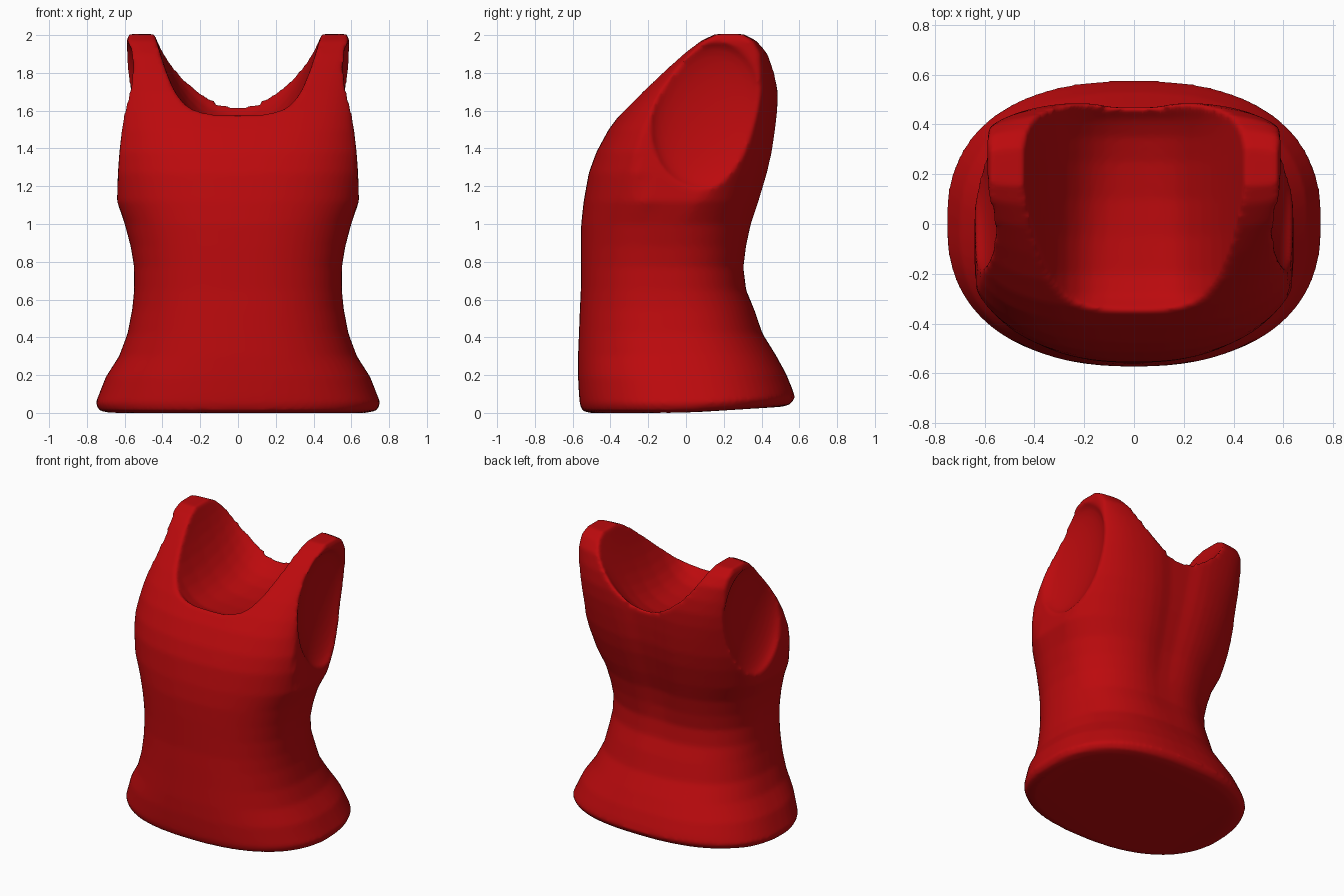
import bpy, bmesh, math

if "Cube" in bpy.data.objects:
    bpy.data.objects.remove(bpy.data.objects["Cube"])

red = bpy.data.materials.new("deep red fabric")
red.diffuse_color = (0.5, 0.003, 0.004, 1)
red.use_nodes = True
red.node_tree.nodes["Principled BSDF"].inputs["Base Color"].default_value = red.diffuse_color


def loft(name, rings):
    """Skin a list of equal-length closed rings and cap both ends."""
    bm = bmesh.new()
    rows = [[bm.verts.new(p) for p in ring] for ring in rings]
    n = len(rows[0])
    for a, b in zip(rows, rows[1:]):
        for i in range(n):
            j = (i + 1) % n
            bm.faces.new((a[i], a[j], b[j], b[i]))
    bm.faces.new(rows[0][::-1])
    bm.faces.new(rows[-1])
    bmesh.ops.recalc_face_normals(bm, faces=bm.faces)
    me = bpy.data.meshes.new(name)
    bm.to_mesh(me)
    bm.free()
    ob = bpy.data.objects.new(name, me)
    bpy.context.collection.objects.link(ob)
    me.materials.append(red)
    return ob


def body_ring(z, front, back, width, power, groove, segs=72):
    """Rounded-box cross-section, flat at the armholes, with a spine groove."""
    mid, half = (front + back) / 2, (back - front) / 2
    extra = 0.06 * min(1, max(0, (z - 1.05) / 0.3))
    ring = []
    for i in range(segs):
        t = 2 * math.pi * (i + 0.5) / segs
        c, s = math.cos(t), math.sin(t)
        x = (width + extra) * math.copysign(abs(c) ** (2 / power), c)
        y = mid + half * math.copysign(abs(s) ** (2 / power), s)
        if abs(x) > width:
            x = math.copysign(width + 0.02 * (abs(x) - width), x)
        if s > 0:
            y -= groove * math.exp(-(x / 0.13) ** 2)
        lift = 0.035 * max(0, y) / 0.55 * max(0, 1 - z / 0.4)  # hem rises at the back
        ring.append((x, y, z + lift))
    return ring


# Garment body: height, front y, back y, half width, squareness, groove
rows = [
    (0.0, -0.51, 0.51, 0.68, 2.4, 0), (0.012, -0.55, 0.555, 0.735, 2.4, 0),
    (0.05, -0.563, 0.577, 0.755, 2.4, 0), (0.10, -0.567, 0.563, 0.735, 2.4, 0),
    (0.19, -0.572, 0.53, 0.70, 2.4, 0), (0.30, -0.572, 0.475, 0.63, 2.4, 0),
    (0.42, -0.567, 0.405, 0.585, 2.4, 0), (0.55, -0.562, 0.365, 0.56, 2.4, 0.005),
    (0.65, -0.557, 0.327, 0.55, 2.4, 0.01), (0.77, -0.557, 0.315, 0.55, 2.4, 0.015),
    (0.88, -0.557, 0.332, 0.568, 2.4, 0.025), (1.0, -0.555, 0.358, 0.60, 2.4, 0.03),
    (1.12, -0.542, 0.397, 0.64, 2.4, 0.03), (1.27, -0.515, 0.440, 0.635, 2.5, 0.03),
    (1.38, -0.475, 0.464, 0.627, 2.6, 0.03), (1.5, -0.41, 0.480, 0.614, 2.8, 0.03),
    (1.6, -0.335, 0.490, 0.604, 3, 0.03), (1.7, -0.245, 0.492, 0.594, 3.2, 0.03),
    (1.8, -0.14, 0.477, 0.585, 3.5, 0.02), (1.9, -0.025, 0.443, 0.585, 4, 0),
    (1.97, 0.075, 0.378, 0.588, 5, 0), (2.005, 0.15, 0.31, 0.575, 5, 0),
]
body = loft("tank_top_body", [body_ring(*r) for r in rows])


# Neck scoop: U-shaped profiles lofted from front to back (y, lowest z)
def neck_ring(y, low, n=24):
    t = min(1, max(0, (y + 0.1) / 0.56))
    power = 3.3 - 1.0 * t
    ring = [(-0.47, y, 2.3)]
    for i in range(n + 1):
        u = math.sin((-1 + 2 * i / n) * math.pi / 2)
        ring.append((0.44 * u, y, low + (2.0 - low) * abs(u) ** power))
    return ring + [(0.47, y, 2.3)]


scoop = [(-0.6, 1.72), (-0.42, 1.63), (-0.34, 1.575), (-0.29, 1.53), (-0.2, 1.50),
         (-0.05, 1.49), (0.1, 1.49), (0.25, 1.51), (0.35, 1.54), (0.42, 1.58),
         (0.46, 1.62), (0.7, 1.8)]
cutters = [loft("neck_cutter", [neck_ring(*s) for s in scoop])]

# Armholes: tilted ellipsoid hollows, one on each side
for side in (-1, 1):
    bpy.ops.mesh.primitive_uv_sphere_add(segments=40, ring_count=24, radius=1,
                                         location=(side * 0.625, 0.118, 1.575),
                                         rotation=(math.radians(-12), math.radians(-4 * side), 0))
    arm = bpy.context.object
    arm.name = "armhole_cutter"
    arm.scale = (0.10, 0.305, 0.395)
    arm.data.materials.append(red)
    cutters.append(arm)

bpy.context.view_layer.update()
bpy.ops.object.select_all(action='DESELECT')
bpy.context.view_layer.objects.active = body
body.select_set(True)
for c in cutters:
    m = body.modifiers.new("cut", 'BOOLEAN')
    m.operation = 'DIFFERENCE'
    m.solver = 'EXACT'
    m.object = c
    bpy.ops.object.modifier_apply(modifier=m.name)
for c in cutters:
    bpy.data.objects.remove(c)

# Soften the rims and hem like rolled fabric
m = body.modifiers.new("even_mesh", 'REMESH')
m.mode = 'VOXEL'
m.voxel_size = 0.014
m.use_smooth_shade = True
bpy.ops.object.modifier_apply(modifier=m.name)
m = body.modifiers.new("soften", 'SMOOTH')
m.factor = 0.5
m.iterations = 5
bpy.ops.object.modifier_apply(modifier=m.name)
bpy.ops.object.shade_smooth()
